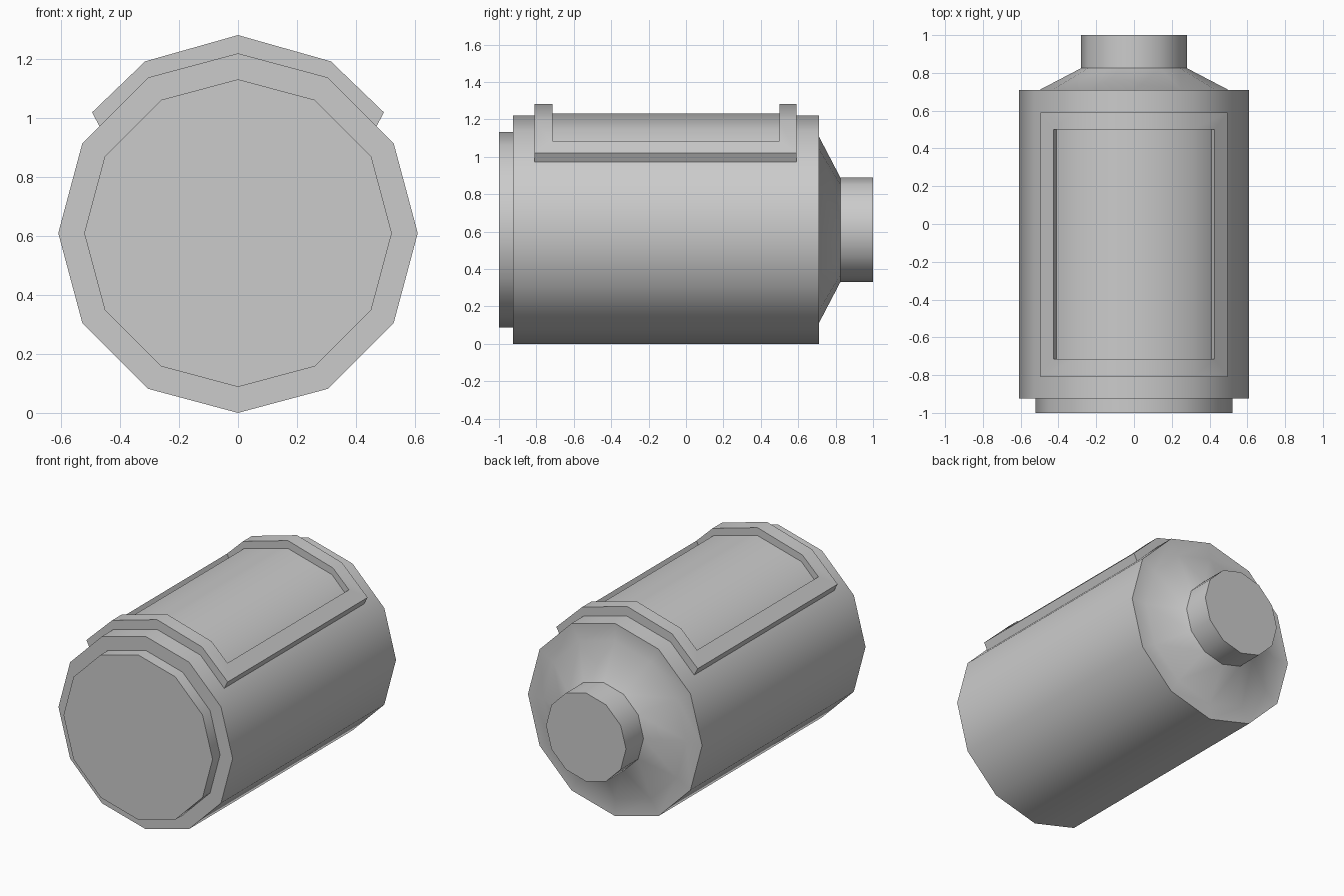
import bpy, bmesh
from math import sin, cos, pi, radians

if "Cube" in bpy.data.objects:
    bpy.data.objects.remove(bpy.data.objects["Cube"])

SIDES = 12
CZ = 0.61  # height of the canister axis


def finish(name, bm):
    bmesh.ops.recalc_face_normals(bm, faces=bm.faces)
    mesh = bpy.data.meshes.new(name)
    bm.to_mesh(mesh)
    bm.free()
    obj = bpy.data.objects.new(name, mesh)
    bpy.context.collection.objects.link(obj)
    bpy.ops.object.select_all(action='DESELECT')
    obj.select_set(True)
    bpy.context.view_layer.objects.active = obj
    bpy.ops.object.shade_smooth_by_angle(angle=radians(40))
    return obj


def bridge(bm, a, b):
    n = len(a)
    for i in range(n):
        j = (i + 1) % n
        bm.faces.new((a[i], a[j], b[j], b[i]))


def turned(name, profile):
    """Capped solid turned around the y axis from (radius, y) points."""
    bm = bmesh.new()
    rings = [[bm.verts.new((r * sin(2 * pi * k / SIDES), y, CZ + r * cos(2 * pi * k / SIDES)))
              for k in range(SIDES)] for r, y in profile]
    for a, b in zip(rings, rings[1:]):
        bridge(bm, a, b)
    bm.faces.new(rings[0])
    bm.faces.new(rings[-1])
    return finish(name, bm)


def arch(half):
    """Mirror (x, z) points, ordered from the apex outward, into a full arch."""
    return [(-x, z) for x, z in half[:0:-1]] + half


def arch_loop(bm, half, y0, y1):
    pts = arch(half)
    return ([bm.verts.new((x, y0, z)) for x, z in pts] +
            [bm.verts.new((x, y1, z)) for x, z in reversed(pts)])


# Canister: base cap, body, shoulder and neck
turned("canister", [(0.522, -1.0), (0.522, -0.925), (0.61, -0.925), (0.61, 0.71),
                    (0.50, 0.71), (0.28, 0.825), (0.28, 1.0)])

# Raised rectangular frame wrapped over the top of the body
OUT_Y, IN_Y = (-0.81, 0.59), (-0.715, 0.50)
crest = [(0, 1.282), (0.315, 1.193)]
skin = [(0, 1.22), (0.305, 1.138)]
bm = bmesh.new()
loops = [arch_loop(bm, skin + [(0.47, 0.972)], *OUT_Y),
         arch_loop(bm, crest + [(0.495, 1.02)], *OUT_Y),
         arch_loop(bm, crest + [(0.427, 1.085)], *IN_Y),
         arch_loop(bm, skin + [(0.405, 1.038)], *IN_Y)]
for a, b in zip(loops, loops[1:]):
    bridge(bm, a, b)
finish("label_frame", bm)

# Thin panel inside the frame, just above the body
bm = bmesh.new()
loop = arch_loop(bm, [(0, 1.232), (0.308, 1.149), (0.41, 1.047)], *IN_Y)
n = len(loop)
for i in range(n // 2 - 1):
    bm.faces.new((loop[i], loop[i + 1], loop[n - 2 - i], loop[n - 1 - i]))
panel = finish("label_panel", bm)
if panel.data.polygons[0].normal.z < 0:
    panel.data.flip_normals()
